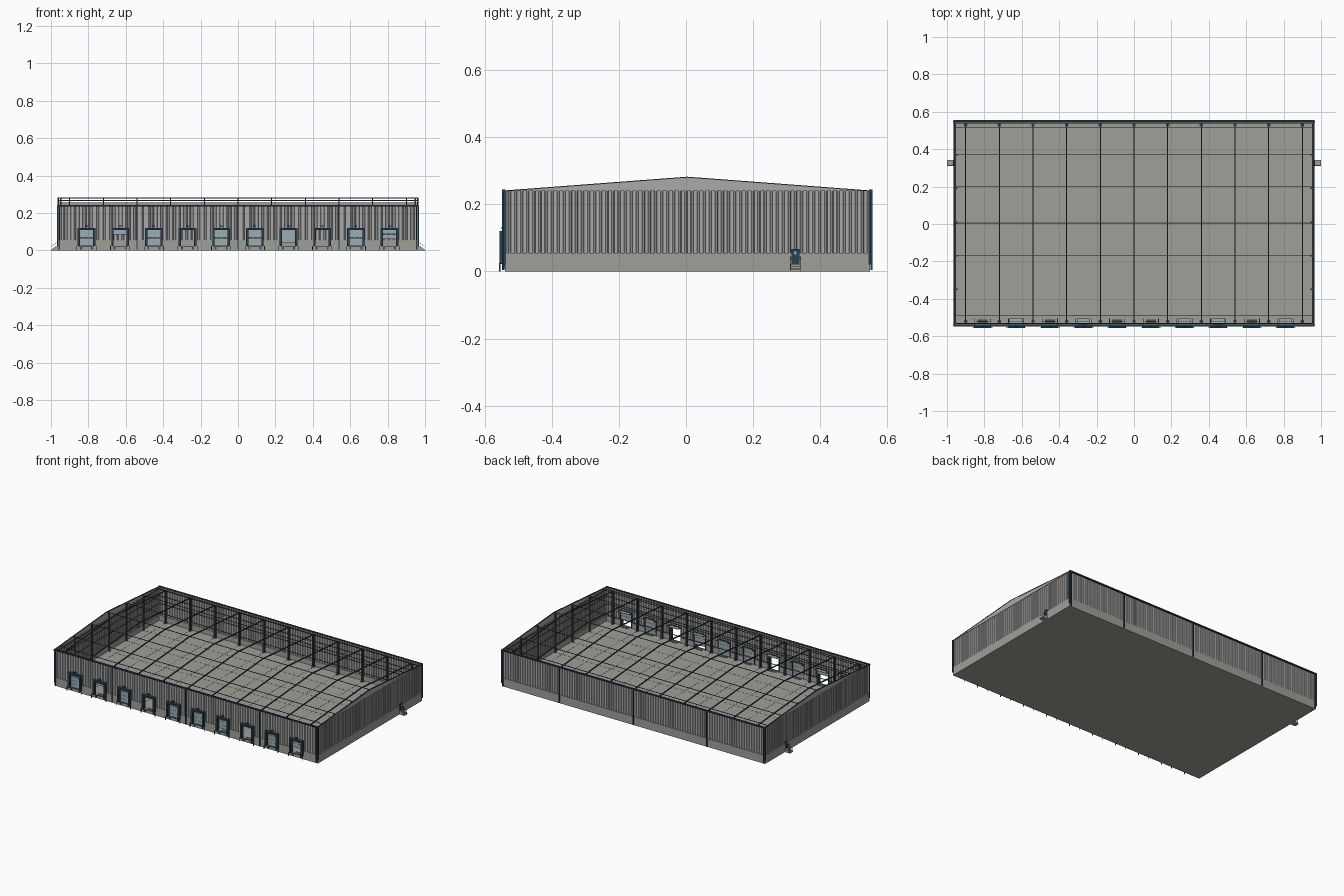
import bpy, bmesh, math
from mathutils import Vector

if "Cube" in bpy.data.objects:
    bpy.data.objects.remove(bpy.data.objects["Cube"])

X, YF, YB = 0.963, -0.54, 0.548          # shell extents
YM = (YF + YB) / 2
Z0, ZD, ZE, ZR = 0.021, 0.055, 0.24, 0.281  # floor, dado, eave, ridge


def mat(name, c):
    m = bpy.data.materials.new(name)
    m.diffuse_color = (*c, 1)
    m.use_nodes = True
    m.node_tree.nodes["Principled BSDF"].inputs["Base Color"].default_value = m.diffuse_color
    return m


NAVY = mat("navy", (0.02, 0.05, 0.08))
BLUE = mat("pale_blue", (0.33, 0.42, 0.45))
STEEL = mat("dark_steel", (0.06, 0.07, 0.08))
CONC = mat("concrete", (0.35, 0.35, 0.32))
CLAD = mat("cladding", (0.4, 0.4, 0.4))


class Part:
    """Collects simple solids into one named object."""

    def __init__(self, name, m):
        self.name, self.m, self.bm = name, m, bmesh.new()

    def box(self, x0, x1, y0, y1, z0, z1):
        v = bmesh.ops.create_cube(self.bm, size=1)["verts"]
        for p in v:
            p.co = ((x0 + x1) / 2 + p.co.x * (x1 - x0), (y0 + y1) / 2 + p.co.y * (y1 - y0),
                    (z0 + z1) / 2 + p.co.z * (z1 - z0))

    def bar(self, a, b, w, h):
        a, b = Vector(a), Vector(b)
        rot = (b - a).to_track_quat('Y', 'Z')
        v = bmesh.ops.create_cube(self.bm, size=1)["verts"]
        for p in v:
            p.co = (a + b) / 2 + rot @ Vector((p.co.x * w, p.co.y * (b - a).length, p.co.z * h))

    def sheet(self, along_x, fixed, a, b, z0, z1, out, period=0.018, depth=0.0035):
        """Trapezoid-ribbed cladding between a and b."""
        n = max(1, round((b - a) / period))
        s = (b - a) / n
        pts = []
        for i in range(n):
            pts += [(a + (i + f) * s, d * depth * out)
                    for f, d in ((0, 0), (0.55, 0), (0.65, 1), (0.9, 1))]
        pts.append((b, 0))
        prev = None
        for t, d in pts:
            p = (t, fixed + d) if along_x else (fixed + d, t)
            cur = [self.bm.verts.new((*p, z)) for z in (z0, z1)]
            if prev:
                self.bm.faces.new((prev[0], cur[0], cur[1], prev[1]))
            prev = cur

    def prism_x(self, prof, x0, x1):
        f = self.bm.faces.new([self.bm.verts.new((x0, y, z)) for y, z in prof])
        r = bmesh.ops.extrude_face_region(self.bm, geom=[f])
        for v in r["geom"]:
            if isinstance(v, bmesh.types.BMVert):
                v.co.x = x1
        bmesh.ops.recalc_face_normals(self.bm, faces=self.bm.faces)

    def done(self):
        me = bpy.data.meshes.new(self.name)
        self.bm.to_mesh(me)
        self.bm.free()
        me.materials.append(self.m)
        o = bpy.data.objects.new(self.name, me)
        bpy.context.collection.objects.link(o)
        return o


def roof_z(y):
    half = (YB - YF) / 2
    return ZR - (ZR - ZE) * abs(y - YM) / half


doors = [-0.81 + 0.18 * i for i in range(10)]
frames = [-0.9 + 0.18 * i for i in range(11)]
DW, DT = 0.038, 0.113                    # door half width, door head

# floor slab with joint lines
p = Part("floor_slab", CONC)
p.box(-X, X, YF, YB, 0, Z0)
p.done()
p = Part("floor_joints", STEEL)
for x in frames:
    p.box(x - 0.001, x + 0.001, YF + 0.01, YB - 0.01, Z0, Z0 + 0.0004)
for y in (-0.35, -0.17, 0.01, 0.19, 0.37):
    p.box(-X + 0.01, X - 0.01, y - 0.001, y + 0.001, Z0, Z0 + 0.0004)
p.done()

# low concrete wall and ribbed cladding
dado = Part("dado_wall", CONC)
clad = Part("wall_cladding", CLAD)
dado.box(-X, X, YB - 0.008, YB, Z0, ZD)
clad.sheet(True, YB - 0.005, -X, X, ZD, ZE, 1)
for s in (-1, 1):
    dado.box(*sorted((s * X, s * (X - 0.008))), YF, YB, Z0, ZD)
    clad.sheet(False, s * (X - 0.005), YF, YB, ZD, ZE, s)
edge = -X
for d in doors + [X + DW]:
    dado.box(edge, d - DW, YF, YF + 0.008, Z0, ZD)
    clad.sheet(True, YF + 0.005, edge, d - DW, ZD, ZE, -1)
    if d < X:
        clad.sheet(True, YF + 0.005, d - DW, d + DW, DT, ZE, -1)
    edge = d + DW
dado.done()
clad.done()

# gable peaks
p = Part("gable_peaks", CLAD)
for s in (-1, 1):
    p.prism_x([(YF, ZE), (YB, ZE), (YM, ZR)], s * (X - 0.006), s * X)
p.done()

# edge trims, gutters, downspouts
p = Part("trims_and_gutters", NAVY)
for s in (-1, 1):
    for y in (YF, YB):
        p.bar((s * (X - 0.002), y, ZE), (s * (X - 0.002), YM, ZR), 0.008, 0.003)
        p.box(s * X - 0.004, s * X + 0.004, y - 0.004, y + 0.004, Z0, ZE)
for y, o in ((YF, -1), (YB, 1)):
    p.box(-X - 0.002, X + 0.002, *sorted((y - o * 0.002, y + o * 0.008)), ZE - 0.004, ZE + 0.004)
    for x in (-0.955, -0.54, 0, 0.54, 0.955):
        p.box(x - 0.003, x + 0.003, *sorted((y + o * 0.002, y + o * 0.008)), 0.004, ZE)
p.done()

# columns, rafters, purlins, girts
p = Part("steel_frame", STEEL)
for x in frames:
    for y, o in ((YF + 0.018, 1), (YB - 0.018, -1)):
        for e in (-0.007, 0.007):
            p.box(x - 0.005, x + 0.005, y + e - 0.001, y + e + 0.001, Z0, ZE - 0.006)
        p.box(x - 0.001, x + 0.001, y - 0.007, y + 0.007, Z0, ZE - 0.006)
        p.box(x - 0.009, x + 0.009, y - 0.01, y + 0.01, Z0, Z0 + 0.002)
        p.bar((x, y, ZE - 0.004), (x, YM, ZR - 0.005), 0.005, 0.007)
for y in (-0.49, -0.35, -0.17, YM, 0.2, 0.37, 0.515):
    p.box(-X + 0.006, X - 0.006, y - 0.001, y + 0.001, roof_z(y) - 0.003, roof_z(y) + 0.001)
for z in (0.135, 0.185, 0.23):
    for y in (YF + 0.008, YB - 0.008):
        p.box(-X + 0.006, X - 0.006, y - 0.002, y + 0.002, z - 0.002, z + 0.002)
    for s in (-1, 1):
        x = s * (X - 0.009)
        p.box(x - 0.002, x + 0.002, YF + 0.008, YB - 0.008, z - 0.002, z + 0.002)
for s in (-1, 1):
    x = s * (X - 0.014)
    for y in (-0.35, -0.17, 0.01, 0.19, 0.37):
        p.box(x - 0.004, x + 0.004, y - 0.004, y + 0.004, Z0, roof_z(y) - 0.004)
p.done()

# dock doors, shelters, bumpers and tracks
shelter = Part("dock_shelters", NAVY)
panel = Part("dock_door_panels", BLUE)
track = Part("door_tracks", STEEL)
open_to = {1: 0.085, 3: 0.113, 7: 0.113, 9: 0.06, 6: 0.04}
for i, d in enumerate(doors):
    bottom = open_to.get(i, Z0 + 0.001)
    n = max(0, round((DT - bottom) / 0.022))
    for k in range(n):
        h = (DT - bottom) / n
        panel.box(d - DW, d + DW, YF + 0.004, YF + 0.008,
                  bottom + k * h + 0.0006, bottom + (k + 1) * h - 0.0002)
    if n < 4:                             # raised sections stored overhead
        panel.box(d - DW + 0.002, d + DW - 0.002, YF + 0.012, YF + 0.034, DT + 0.004, DT + 0.007)
    for s in (-1, 1):
        c = d + s * (DW + 0.003)
        shelter.box(c - 0.006, c + 0.006, YF - 0.016, YF + 0.004, Z0 + 0.002, 0.12)
        track.box(c - 0.002, c + 0.002, YF + 0.009, YF + 0.013, Z0, DT + 0.01)
        track.box(c - 0.002, c + 0.002, YF + 0.009, YF + 0.036, DT + 0.006, DT + 0.01)
        b = d + s * 0.03
        track.box(b - 0.005, b + 0.005, YF - 0.006, YF, 0.006, 0.019)
        g = d + s * 0.052                 # guard post
        track.box(g - 0.0018, g + 0.0018, YF - 0.017, YF - 0.0135, 0, 0.025)
    shelter.box(d - DW - 0.009, d + DW + 0.009, YF - 0.016, YF + 0.004, 0.109, 0.121)
    shelter.box(d - 0.007, d + 0.007, YF - 0.01, YF, 0.127, 0.133)
    track.box(d - 0.034, d + 0.034, YF + 0.016, YF + 0.019, DT + 0.012, DT + 0.015)
    track.box(d - 0.027, d + 0.027, YF - 0.004, YF + 0.03, Z0 - 0.002, Z0 + 0.001)
for q in (shelter, panel, track):
    q.done()

# side doors with steps and handrails
door = Part("side_doors", NAVY)
glass = Part("side_door_windows", BLUE)
step = Part("entry_steps", CONC)
rail = Part("handrails", STEEL)
for s in (-1, 1):
    door.box(*sorted((s * (X - 0.006), s * (X + 0.004))), 0.314, 0.338, Z0, 0.067)
    glass.box(*sorted((s * X, s * (X + 0.005))), 0.322, 0.330, 0.05, 0.06)
    for k in range(4):
        step.box(*sorted((s * X, s * (1 - k * 0.007))), 0.31, 0.342, 0.0055 * k, 0.0055 * (k + 1))
    for y in (0.312, 0.34):
        rail.bar((s * 0.997, y, 0.022), (s * 0.966, y, 0.044), 0.0015, 0.0015)
        for x, z in ((0.997, 0), (0.97, 0.02)):
            rail.box(s * x - 0.0008, s * x + 0.0008, y - 0.0008, y + 0.0008, z, z + 0.022)
for q in (door, glass, step, rail):
    q.done()
